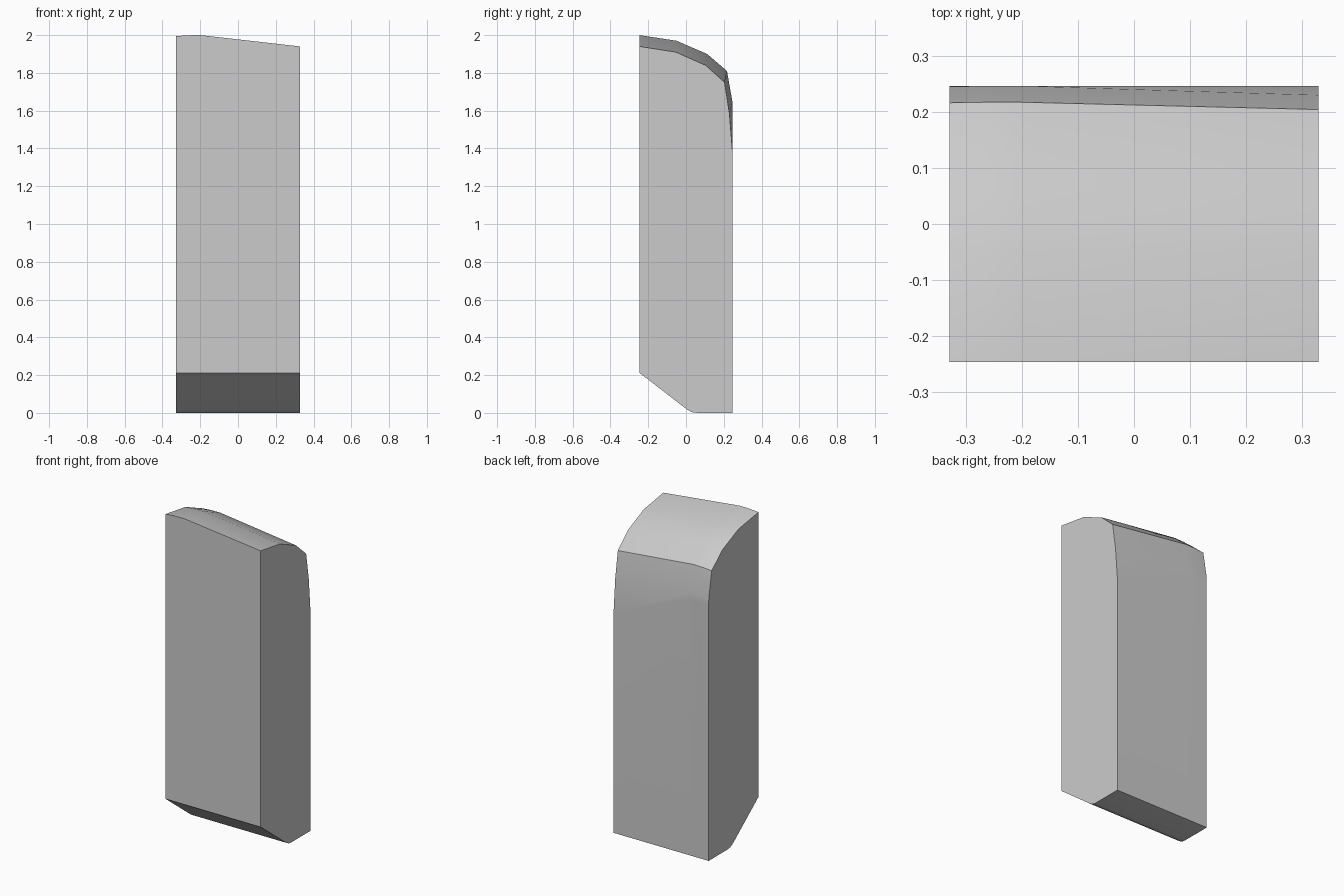
import bpy
import bmesh
import math

cube = bpy.data.objects.get("Cube")
if cube:
    bpy.data.objects.remove(cube, do_unlink=True)

HALF_X, HALF_Y = 0.329, 0.246

# Underside: sloped front chamfer easing into the flat foot
FOOT = [(HALF_Y, 0), (0.06, 0), (0.03, 0.004), (0.005, 0.018), (-HALF_Y, 0.212)]


def crown(drop, inset, tail):
    """Rounded top from the front edge to where it meets the flat back."""
    points = [(-HALF_Y, 2.0), (-0.05, 1.97), (0.112, 1.9), (0.217, 1.81)]
    lean = [0, 0.3, 0.6, 1]
    top = [(y - inset * k, z - drop) for (y, z), k in zip(points, lean)]
    return top + [(HALF_Y - inset * 1.25, 1.645 - drop), (HALF_Y, tail)]


# Cross-sections along x: short rounded end, peak, long sloping end
sections = [
    (-HALF_X, crown(0.006, 0.001, 1.59)),
    (-0.27, crown(0.001, 0, 1.6)),
    (-0.2, crown(0, 0, 1.6)),
    (HALF_X, crown(0.06, 0.013, 1.38)),
]

bm = bmesh.new()
loops = [[bm.verts.new((x, y, z)) for y, z in FOOT + top] for x, top in sections]
count = len(loops[0])
for a, b in zip(loops, loops[1:]):
    for i in range(count):
        j = (i + 1) % count
        bm.faces.new((a[i], a[j], b[j], b[i]))
bm.faces.new(loops[0])
bm.faces.new(loops[-1])
bmesh.ops.recalc_face_normals(bm, faces=bm.faces)

mesh = bpy.data.meshes.new("rounded_block")
bm.to_mesh(mesh)
bm.free()
block = bpy.data.objects.new("rounded_block", mesh)
bpy.context.collection.objects.link(block)

# Plain grey finish
grey = bpy.data.materials.new("light_grey")
grey.use_nodes = True
colour = (0.6, 0.6, 0.6, 1)
grey.diffuse_color = colour
grey.node_tree.nodes["Principled BSDF"].inputs["Base Color"].default_value = colour
mesh.materials.append(grey)

# Smooth curves with crisp edges
bpy.ops.object.select_all(action="DESELECT")
block.select_set(True)
bpy.context.view_layer.objects.active = block
bpy.ops.object.shade_smooth_by_angle(angle=math.radians(30))
